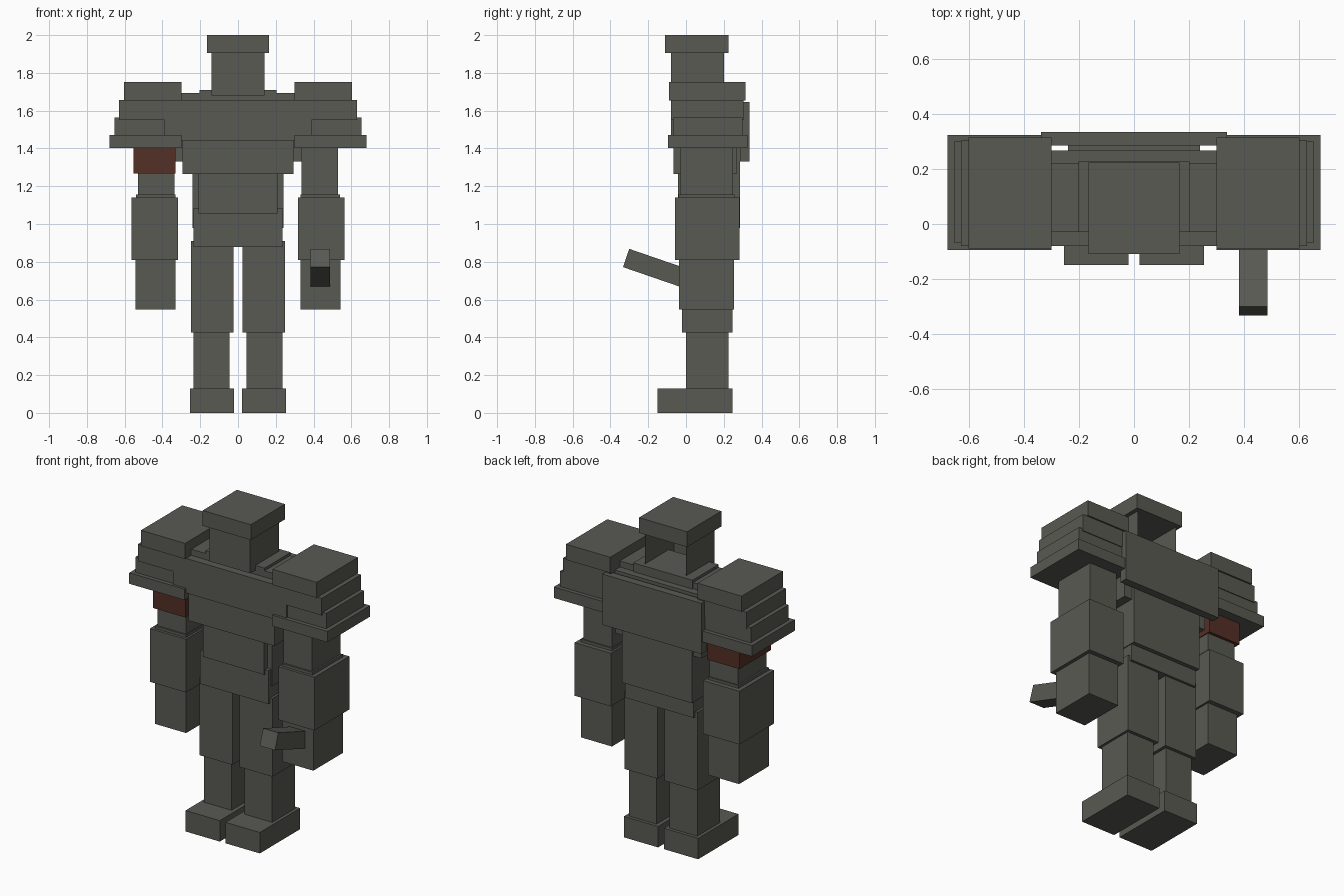
import bpy, bmesh, math

if "Cube" in bpy.data.objects:
    bpy.data.objects.remove(bpy.data.objects["Cube"])


def material(name, rgb):
    m = bpy.data.materials.new(name)
    m.diffuse_color = (*rgb, 1.0)
    m.use_nodes = True
    m.node_tree.nodes["Principled BSDF"].inputs["Base Color"].default_value = m.diffuse_color
    return m


GREY = material("dark_grey", (0.1, 0.1, 0.086))
RED = material("dark_red", (0.088, 0.029, 0.019))


def box(name, x, y, z, mat=GREY, tilt=0.0, open_back=False):
    """Box from (min, max) ranges, optionally tilted about x or open at the back."""
    ranges = (x, y, z)
    centre = [(a + b) / 2 for a, b in ranges]
    size = [b - a for a, b in ranges]
    bm = bmesh.new()
    bmesh.ops.create_cube(bm, size=1.0)
    bmesh.ops.scale(bm, vec=size, verts=bm.verts)
    if open_back:
        back = [f for f in bm.faces if f.normal.y > 0.9]
        bmesh.ops.delete(bm, geom=back, context='FACES_ONLY')
    mesh = bpy.data.meshes.new(name)
    bm.to_mesh(mesh)
    bm.free()
    mesh.materials.append(mat)
    ob = bpy.data.objects.new(name, mesh)
    ob.location = centre
    ob.rotation_euler.x = tilt
    bpy.context.collection.objects.link(ob)
    return ob


def pair(name, x, y, z):
    """The same box on both sides of the body."""
    box(name + "_right", x, y, z)
    box(name + "_left", (-x[1], -x[0]), y, z)


# Legs
pair("foot", (0.02, 0.255), (-0.15, 0.245), (0, 0.13))
pair("shin", (0.045, 0.235), (0, 0.225), (0.13, 0.425))
pair("thigh", (0.025, 0.25), (-0.02, 0.245), (0.425, 0.91))

# Waist and chest
box("belt", (-0.235, 0.235), (-0.035, 0.26), (0.877, 1.085))
box("waist", (-0.24, 0.24), (-0.01, 0.286), (0.98, 1.6))
box("belly_plate", (-0.21, 0.21), (-0.043, 0.2), (1.055, 1.27))
box("lower_chest", (-0.295, 0.295), (-0.065, 0.268), (1.265, 1.44))
box("upper_chest", (-0.39, 0.39), (-0.08, 0.268), (1.44, 1.655))
box("back_plate", (-0.34, 0.34), (0.286, 0.335), (1.33, 1.645))

# Collar, neck and head
box("collar", (-0.3, 0.3), (-0.03, 0.22), (1.65, 1.693))
box("neck_base", (-0.203, 0.203), (-0.03, 0.227), (1.65, 1.71))
box("head", (-0.14, 0.14), (-0.08, 0.2), (1.68, 1.906), open_back=True)
box("helmet", (-0.165, 0.165), (-0.11, 0.225), (1.905, 2.0))

# Stepped shoulder armour
pair("shoulder_top", (0.3, 0.603), (-0.09, 0.315), (1.655, 1.752))
pair("shoulder_upper", (0.3, 0.63), (-0.08, 0.305), (1.55, 1.656))
pair("shoulder_middle", (0.3, 0.655), (-0.07, 0.3), (1.47, 1.565))
pair("shoulder_rim", (0.3, 0.68), (-0.095, 0.325), (1.402, 1.47))

# Arms
pair("upper_arm", (0.335, 0.53), (-0.03, 0.248), (1.155, 1.41))
pair("elbow", (0.33, 0.54), (-0.04, 0.256), (1.13, 1.157))
pair("forearm", (0.317, 0.565), (-0.057, 0.284), (0.81, 1.14))
pair("hand", (0.33, 0.543), (-0.037, 0.255), (0.547, 0.81))
box("arm_band", (-0.552, -0.33), (-0.045, 0.265), (1.267, 1.402), mat=RED)

# Blaster held in one hand, muzzle raised
box("blaster", (0.383, 0.487), (-0.328, 0.072), (0.704, 0.806), tilt=math.radians(-19))
